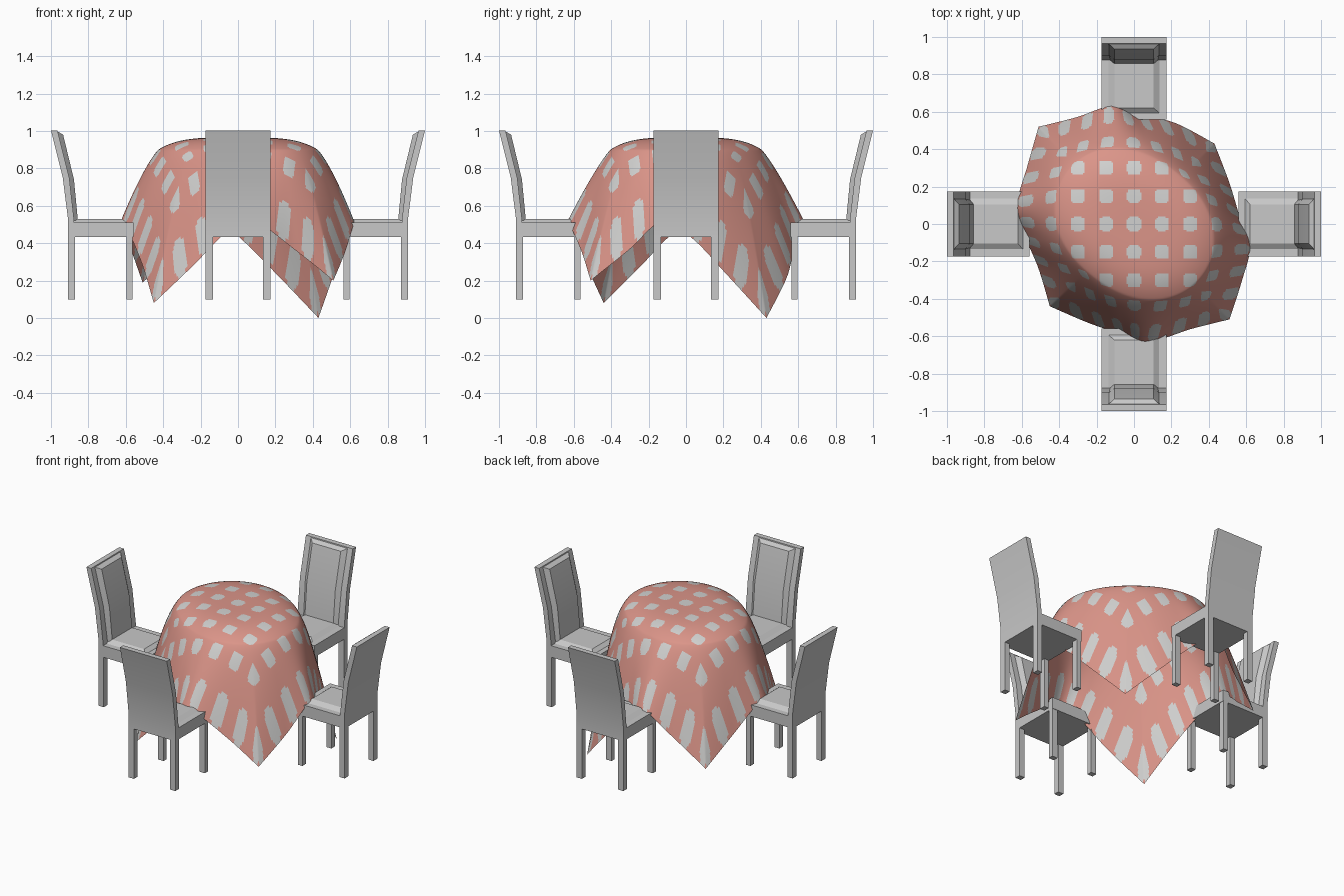
import bpy, bmesh, math
from mathutils import Vector, Matrix

if "Cube" in bpy.data.objects:
    bpy.data.objects.remove(bpy.data.objects["Cube"])


def material(name, col):
    m = bpy.data.materials.new(name)
    m.diffuse_color = (*col, 1)
    m.use_nodes = True
    m.node_tree.nodes["Principled BSDF"].inputs["Base Color"].default_value = m.diffuse_color
    return m


GREY = material("chair grey", (0.58, 0.58, 0.58))
PINK = material("cloth pink", (0.71, 0.30, 0.25))
DOT = material("dot light grey", (0.64, 0.64, 0.63))


def finish(bm, name, mats):
    for f in bm.faces:
        f.smooth = True
    me = bpy.data.meshes.new(name)
    bm.to_mesh(me)
    bm.free()
    me.set_sharp_from_angle(angle=math.radians(25))
    ob = bpy.data.objects.new(name, me)
    bpy.context.collection.objects.link(ob)
    for m in mats:
        me.materials.append(m)
    return ob


def loft(name, rings, turn):
    """Skin closed rings of equal length and cap both ends."""
    bm = bmesh.new()
    vs = [[bm.verts.new(p) for p in r] for r in rings]
    n = len(vs[0])
    for a, b in zip(vs, vs[1:]):
        for i in range(n):
            j = (i + 1) % n
            bm.faces.new((a[i], a[j], b[j], b[i]))
    bm.faces.new(vs[0])
    bm.faces.new(vs[-1])
    bmesh.ops.recalc_face_normals(bm, faces=bm.faces)
    bm.transform(turn)
    return finish(bm, name, [GREY])


def rect(x0, x1, y0, y1, z):
    return [(x0, y0, z), (x1, y0, z), (x1, y1, z), (x0, y1, z)]


# Chairs, designed at +y facing the middle, then turned around the table
W = 0.173
for k, side in enumerate(("back", "left", "front", "right")):
    turn = Matrix.Rotation(k * math.pi / 2, 4, 'Z')
    # legs
    for sx in (-1, 1):
        x0, x1 = sorted((sx * 0.133, sx * W))
        for part, y0, y1 in (("front_leg", 0.563, 0.597), ("rear_leg", 0.872, 0.909)):
            loft(f"{side}_chair_{part}",
                 [rect(x0, x1, y0, y1, 0.1), rect(x0, x1, y0, y1, 0.435)], turn)
    # seat frame and bevelled cushion
    loft(f"{side}_chair_seat",
         [rect(-W, W, 0.56, 0.885, 0.433), rect(-W, W, 0.56, 0.885, 0.51)], turn)
    loft(f"{side}_chair_seat_cushion",
         [rect(-0.138, 0.138, 0.592, 0.885, 0.508),
          rect(-0.105, 0.105, 0.62, 0.885, 0.53)], turn)
    # curved backrest slab: front depth, rear depth, height
    slab = ((0.875, 0.909, 0.433), (0.877, 0.909, 0.53),
            (0.902, 0.937, 0.75), (0.965, 1.0, 1.003))
    loft(f"{side}_chair_backrest", [rect(-W, W, f, r, z) for f, r, z in slab], turn)
    # raised back cushion with sloping borders
    pad = ((0.856, 0.885, 0.52, 0.52), (0.877, 0.906, 0.74, 0.75),
           (0.935, 0.966, 0.98, 0.998))
    loft(f"{side}_chair_back_cushion",
         [[(-0.138, r, zr), (-0.105, f, zf), (0.105, f, zf), (0.138, r, zr)]
          for f, r, zf, zr in pad], turn)

# Tablecloth hem: five points per edge, counterclockwise from front right corner
HEM = [Vector(p) for p in (
    (.51, -.51, .20), (.575, -.31, .36), (.62, -.12, .52), (.565, .04, .42), (.51, .22, .23),
    (.43, .43, .00), (.22, .54, .22), (.03, .585, .41), (-.12, .63, .52), (-.31, .57, .36),
    (-.51, .52, .19), (-.57, .31, .36), (-.625, .10, .52), (-.58, -.07, .45), (-.51, -.24, .28),
    (-.45, -.44, .08), (-.24, -.53, .28), (-.06, -.59, .46), (.08, -.63, .52), (.31, -.56, .36))]
L = 0.64        # half width of the flat cloth


def hem(s, t):
    """Hem point in the direction of flat cloth point (s, t)."""
    m = max(abs(s), abs(t))
    s, t = s / m, t / m
    if s >= 1 and t < 1:
        e, w = 0, (t + 1) / 2
    elif t >= 1 and s > -1:
        e, w = 1, (1 - s) / 2
    elif s <= -1 and t > -1:
        e, w = 2, (1 - t) / 2
    else:
        e, w = 3, (s + 1) / 2
    i = min(int(w * 5), 4)
    u = w * 5 - i
    p = [HEM[(e * 5 + min(max(i + d, 0), 5)) % 20] for d in (-1, 0, 1, 2)]
    return 0.5 * (2 * p[1] + (p[2] - p[0]) * u
                  + (2 * p[0] - 5 * p[1] + 4 * p[2] - p[3]) * u ** 2
                  + (3 * p[1] - p[0] - 3 * p[2] + p[3]) * u ** 3)


def drape(s, t):
    rho = math.hypot(s, t)
    # the shoulder is tighter along one diagonal than the other
    rim = 0.405 - 0.05 * math.cos(2 * (math.atan2(t, s) - math.radians(52)))
    if rho <= rim:
        return Vector((s, t, 0.965 - 0.065 * (rho / rim) ** 4))
    c, d = s / rho, t / rho
    f = (rho - rim) / (L / max(abs(c), abs(d)) - rim)
    a = Vector((c * rim, d * rim, 0.90))
    r = rim + 0.08
    b = Vector((c * r, d * r, 0.81))
    return a * (1 - f) ** 2 + b * 2 * f * (1 - f) + hem(s, t) * f * f


# Tablecloth: draped grid, dots picked by distance to a regular lattice
N = 160
STEP = 2 * L / N
bm = bmesh.new()
grid = [[bm.verts.new(drape(-L + i * STEP, -L + j * STEP)) for j in range(N + 1)]
        for i in range(N + 1)]
for i in range(N):
    for j in range(N):
        f = bm.faces.new((grid[i][j], grid[i + 1][j], grid[i + 1][j + 1], grid[i][j + 1]))
        x, y = -L + (i + 0.5) * STEP, -L + (j + 0.5) * STEP
        dx, dy = x - 0.15 * round(x / 0.15), y - 0.15 * round(y / 0.15)
        f.material_index = int(abs(dx) ** 4 + abs(dy) ** 4 < 0.037 ** 4)
finish(bm, "tablecloth", [PINK, DOT])
